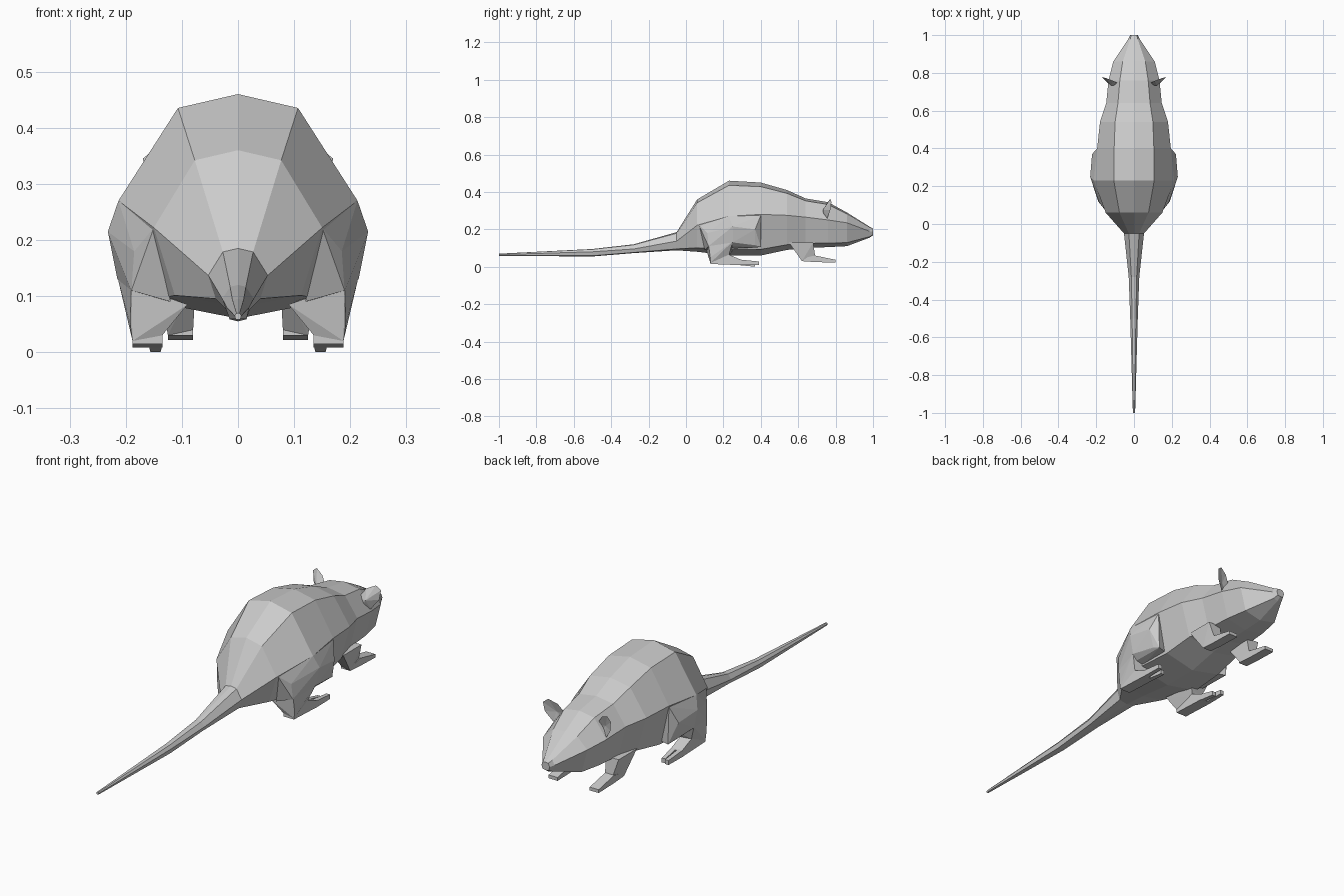
import bpy, bmesh, math
from mathutils import Vector

cube = bpy.data.objects.get("Cube")
if cube:
    bpy.data.objects.remove(cube)

fur = bpy.data.materials.new("grey_fur")
fur.use_nodes = True
GREY = (0.6, 0.6, 0.6, 1)
fur.diffuse_color = GREY
fur.node_tree.nodes["Principled BSDF"].inputs["Base Color"].default_value = GREY


def finish(name, bm, mirror=False):
    """Turn a bmesh into a flat shaded object, mirrored in x if asked."""
    bmesh.ops.recalc_face_normals(bm, faces=bm.faces)
    mesh = bpy.data.meshes.new(name)
    bm.to_mesh(mesh)
    bm.free()
    mesh.materials.append(fur)
    obj = bpy.data.objects.new(name, mesh)
    bpy.context.collection.objects.link(obj)
    if mirror:
        obj.modifiers.new("Mirror", 'MIRROR').use_mirror_merge = False
    return obj


def hull(name, points):
    """Faceted solid wrapped around a few points, on both sides."""
    bm = bmesh.new()
    for p in points:
        bm.verts.new(p)
    res = bmesh.ops.convex_hull(bm, input=bm.verts)
    loose = [v for v in bm.verts if not v.link_faces]
    bmesh.ops.delete(bm, geom=loose, context='VERTS')
    return finish(name, bm, True)


def loft(name, sections):
    """Eight sided tube; section: y, top, ridge x, side x, side z, bottom."""
    bm = bmesh.new()
    rings = []
    for y, top, ridge, side, mid, low in sections:
        ridge_z = top - 0.13 * (top - mid)
        low_z = low + 0.15 * (mid - low)
        half = [(ridge, ridge_z), (side, mid), (side * 0.75, low_z)]
        outline = [(0, top)] + half + [(0, low)]
        outline += [(-x, z) for x, z in reversed(half)]
        rings.append([bm.verts.new((x, y, z)) for x, z in outline])
    for a, b in zip(rings, rings[1:]):
        for i in range(8):
            j = (i + 1) % 8
            bm.faces.new((a[i], a[j], b[j], b[i]))
    bm.faces.new(rings[0])
    bm.faces.new(rings[-1])
    return finish(name, bm)


# Body and head, rump to nose
root = (-0.05, 0.185, 0.027, 0.053, 0.137, 0.088)
loft("body", [
    root,
    (0.06, 0.36, 0.077, 0.15, 0.222, 0.08),
    (0.23, 0.46, 0.107, 0.213, 0.27, 0.06),
    (0.40, 0.45, 0.105, 0.195, 0.28, 0.06),
    (0.54, 0.41, 0.10, 0.18, 0.275, 0.09),
    (0.64, 0.365, 0.085, 0.147, 0.265, 0.10),
    (0.76, 0.345, 0.075, 0.135, 0.25, 0.105),
    (0.86, 0.29, 0.06, 0.11, 0.235, 0.11),
    (0.98, 0.215, 0.02, 0.03, 0.19, 0.155),
    (1.0, 0.205, 0.014, 0.02, 0.187, 0.168),
])

# Tail
loft("tail", [
    (-1.0, 0.07, 0.003, 0.006, 0.065, 0.058),
    (-0.5, 0.095, 0.01, 0.02, 0.08, 0.055),
    (-0.28, 0.12, 0.014, 0.028, 0.095, 0.073),
    root,
])

# Hind legs
hull("hind_thigh", [
    (0.15, 0.07, 0.222), (0.213, 0.23, 0.27), (0.195, 0.40, 0.275),
    (0.185, 0.115, 0.18), (0.232, 0.25, 0.215), (0.222, 0.37, 0.20),
    (0.215, 0.25, 0.13), (0.20, 0.37, 0.115), (0.19, 0.40, 0.105),
    (0.12, 0.10, 0.09), (0.12, 0.38, 0.105), (0.19, 0.12, 0.11)])
hull("hind_shin", [
    (0.19, 0.12, 0.12), (0.09, 0.11, 0.085), (0.215, 0.25, 0.135),
    (0.12, 0.25, 0.09), (0.192, 0.13, 0.05), (0.135, 0.13, 0.03),
    (0.188, 0.13, 0.02), (0.188, 0.23, 0.065), (0.14, 0.23, 0.055)])
hull("hind_foot", [
    (x, y, z) for y, low, high in ((0.13, 0.015, 0.04), (0.23, 0.012, 0.065),
                                   (0.30, 0.008, 0.035))
    for x in (0.135, 0.188) for z in (low, high)])
for name, x, tip in (("inner", 0.147, 0.37), ("outer", 0.177, 0.39)):
    low = 0.0 if name == "inner" else 0.008
    hull("hind_toe_" + name, [
        (x + s * w, y, z) for s in (-1, 1)
        for y, w, z in ((0.29, 0.011, 0.008), (0.29, 0.011, 0.038),
                        (tip, 0.009, low), (tip, 0.009, low + 0.02))])

# Front legs
hull("front_leg", [
    (0.075, 0.55, 0.13), (0.14, 0.55, 0.13), (0.075, 0.68, 0.13),
    (0.14, 0.68, 0.13), (0.08, 0.62, 0.04), (0.125, 0.62, 0.03),
    (0.08, 0.69, 0.06), (0.12, 0.69, 0.06)])
hull("front_foot", [
    (x, y, z) for y, low, high in ((0.62, 0.03, 0.045), (0.69, 0.025, 0.06),
                                   (0.80, 0.022, 0.037))
    for x in (0.08, 0.125) for z in (low, high)])

# Ears: a tilted oval with a hollow front and a rounded back
centre = Vector((0.122, 0.757, 0.303))
across, up = Vector((0.042, 0.014, 0)), Vector((0.025, 0.015, 0.06))
bm = bmesh.new()
rim = []
for k in range(8):
    a = math.tau * k / 8
    rim.append(bm.verts.new(centre + across * math.cos(a) + up * math.sin(a)))
hollow = bm.verts.new(centre + Vector((0, -0.01, 0)))
back = bm.verts.new(centre + Vector((0, -0.025, 0)))
for k in range(8):
    n = (k + 1) % 8
    bm.faces.new((rim[k], rim[n], hollow))
    bm.faces.new((rim[n], rim[k], back))
finish("ear", bm, True)
